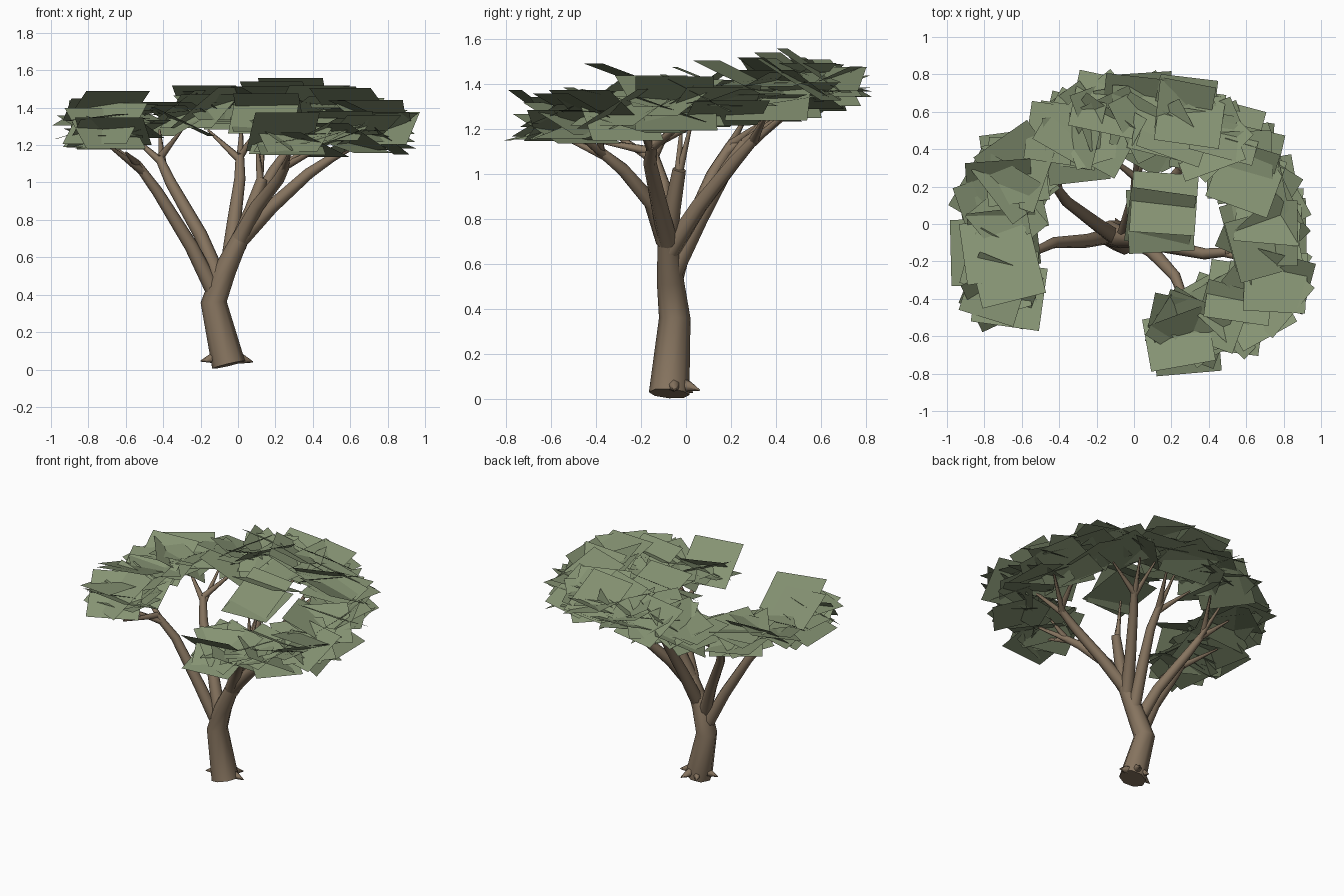
import bpy, bmesh, math, random
from mathutils import Vector, Matrix

random.seed(5)
cube = bpy.data.objects.get("Cube")
if cube:
    bpy.data.objects.remove(cube, do_unlink=True)


def material(name, rgb):
    m = bpy.data.materials.new(name)
    m.use_nodes = True
    m.diffuse_color = (*rgb, 1)
    m.node_tree.nodes["Principled BSDF"].inputs["Base Color"].default_value = (*rgb, 1)
    return m


bark = material("bark brown", (0.24, 0.175, 0.115))
leaf = material("leaf green", (0.235, 0.29, 0.17))


def finish(bm, name, mat, smooth):
    mesh = bpy.data.meshes.new(name)
    bm.to_mesh(mesh)
    bm.free()
    mesh.materials.append(mat)
    obj = bpy.data.objects.new(name, mesh)
    bpy.context.collection.objects.link(obj)
    for p in mesh.polygons:
        p.use_smooth = smooth and len(p.vertices) == 4
    return obj


def limb(name, points, radii, sides=8):
    """Tapered tube following a path."""
    pts = [Vector(p) for p in points]
    bm = bmesh.new()
    rings = []
    last = len(pts) - 1
    for i, p in enumerate(pts):
        along = (pts[min(i + 1, last)] - pts[max(i - 1, 0)]).normalized()
        u = along.cross(Vector((0, 1, 0))).normalized()
        v = along.cross(u)
        rings.append([bm.verts.new(p + radii[i] * (u * math.cos(a) + v * math.sin(a)))
                      for a in (math.tau * k / sides for k in range(sides))])
    for a, b in zip(rings, rings[1:]):
        for k in range(sides):
            j = (k + 1) % sides
            bm.faces.new((a[k], a[j], b[j], b[k]))
    bm.faces.new(rings[0][::-1])
    bm.faces.new(rings[-1])
    bmesh.ops.recalc_face_normals(bm, faces=bm.faces)
    return finish(bm, name, bark, True)


# Trunk with its bend
limb("trunk", [(-.05, -.075, .025), (-.13, -.05, .36), (-.07, -.07, .53), (.02, -.08, .72)],
     [.09, .07, .06, .045])

# Root spikes around the base
for i, tip in enumerate([(-.2, -.08, .045), (.08, -.05, .04), (0, .06, .04), (-.1, .03, .03)]):
    mid = Vector((-.06, -.06, .08))
    limb(f"root_{i + 1}", [mid, mid.lerp(Vector(tip), .6), tip], [.042, .025, .003], 6)


def bough(name, path, tips):
    """Branch that thins upward and splits into pointed twigs."""
    radius = .044
    limb(f"{name}_branch", path, [radius * (1 - .16 * i) for i in range(len(path))])
    for i, tip in enumerate(tips):
        start = Vector(path[-2]).lerp(Vector(path[-1]), .7 + .15 * i)
        limb(f"{name}_twig_{i + 1}", [start, tip], [radius * .5, .006], 6)


# Boughs: path of the branch, then the twig ends
bough("right_side", [(-.12, -.06, .4), (-.25, -.09, .66), (-.43, -.1, .95), (-.54, -.15, 1.1)],
      [(-.72, -.38, 1.22), (-.75, -.05, 1.25), (-.6, -.45, 1.16)])
bough("back_right", [(-.1, -.07, .48), (-.2, 0, .72), (-.36, .12, 1), (-.42, .2, 1.13)],
      [(-.42, .4, 1.28), (-.58, .27, 1.26), (-.3, .42, 1.28)])
bough("back", [(-.05, -.06, .56), (-.02, .06, .8), (.01, .18, 1.02), (.01, .26, 1.14)],
      [(.02, .45, 1.33), (-.16, .38, 1.28), (.12, .48, 1.3)])
bough("back_left", [(0, -.07, .66), (.08, .06, .86), (.19, .22, 1.06), (.25, .3, 1.15)],
      [(.35, .48, 1.3), (.24, .5, 1.3), (.48, .36, 1.27)])
bough("left_side", [(.02, -.08, .7), (.18, -.12, .87), (.38, -.16, 1.05), (.5, -.15, 1.13)],
      [(.72, -.22, 1.25), (.7, .02, 1.25), (.6, .14, 1.27)])
bough("front_left", [(.01, -.09, .7), (.1, -.15, .87), (.22, -.28, 1.02), (.26, -.38, 1.1)],
      [(.28, -.56, 1.17), (.45, -.5, 1.19), (.4, -.38, 1.2)])
bough("centre", [(.01, -.08, .7), (.07, -.06, .85), (.13, -.03, 1.02)],
      [(.14, .03, 1.25), (.1, -.02, 1.22)])

# Leaf cards: each is a square plate, pitched on its own axis and then turned
canopy = bmesh.new()


def corners(centre, turn, pitch, size=.35):
    m = (Matrix.Translation(centre) @ Matrix.Rotation(math.radians(turn), 4, 'Z')
         @ Matrix.Rotation(math.radians(pitch), 4, 'X'))
    h = size / 2
    return [m @ Vector(c) for c in ((-h, -h, 0), (h, -h, 0), (h, h, 0), (-h, h, 0))]


def add_card(points):
    canopy.faces.new([canopy.verts.new(p) for p in points])


def fill_crown(low, high, clumps):
    """Scatter cards round each clump, keeping them within the crown."""
    for clump in clumps:
        placed = tries = 0
        while placed < 6 and tries < 300:
            tries += 1
            centre = [c + random.uniform(-s, s) for c, s in zip(clump, (.08, .08, .06))]
            points = corners(centre, random.uniform(0, 360), random.uniform(4, 38),
                             random.uniform(.3, .37))
            if all(low[i] <= p[i] <= high[i] for p in points for i in range(3)):
                add_card(points)
                placed += 1


# Front, left, back and right crowns form a broken ring
fill_crown((.05, -.82, 1.13), (.99, .02, 1.39),
           [(.29, -.6, 1.22), (.46, -.52, 1.23), (.62, -.42, 1.25), (.77, -.28, 1.28)])
fill_crown((.36, -.4, 1.17), (.97, .56, 1.47),
           [(.71, -.06, 1.31), (.65, .17, 1.33), (.54, .33, 1.36)])
fill_crown((-.6, .2, 1.24), (.66, .83, 1.54),
           [(.4, .45, 1.39), (.22, .55, 1.41), (.02, .6, 1.39), (-.18, .54, 1.37), (-.37, .45, 1.35)])
fill_crown((-1, -.6, 1.17), (-.27, .56, 1.47),
           [(-.6, .3, 1.33), (-.73, .1, 1.32), (-.76, -.14, 1.31), (-.69, -.36, 1.29)])

# Prominent outer cards: position, turn and pitch
for x, y, z, turn, pitch in [
        (.14, .03, 1.36, -8, 34), (.16, .11, 1.41, -4, -22), (.14, .02, 1.31, 3, 12),
        (.24, -.62, 1.27, 10, -36), (.74, -.38, 1.28, 50, -32), (.28, -.63, 1.19, 5, 14),
        (-.68, -.25, 1.43, 14, -20), (-.74, -.14, 1.39, 8, -20), (-.71, -.38, 1.29, 25, 38),
        (-.72, .2, 1.33, 4, 38), (-.62, .32, 1.37, 35, 18), (.74, -.05, 1.32, 90, -40),
        (.72, .05, 1.36, -5, -28), (.6, .24, 1.43, -20, -25), (.5, .5, 1.42, -15, -32),
        (.3, .57, 1.46, -8, -34), (-.12, .52, 1.4, 25, 22), (.05, .48, 1.4, -30, 22),
        (-.15, .64, 1.43, -12, -30)]:
    add_card(corners((x, y, z), turn, pitch))

for f in canopy.faces:
    f.normal_update()
    if f.normal.z < 0:
        f.normal_flip()
finish(canopy, "leaf_canopy", leaf, False)
